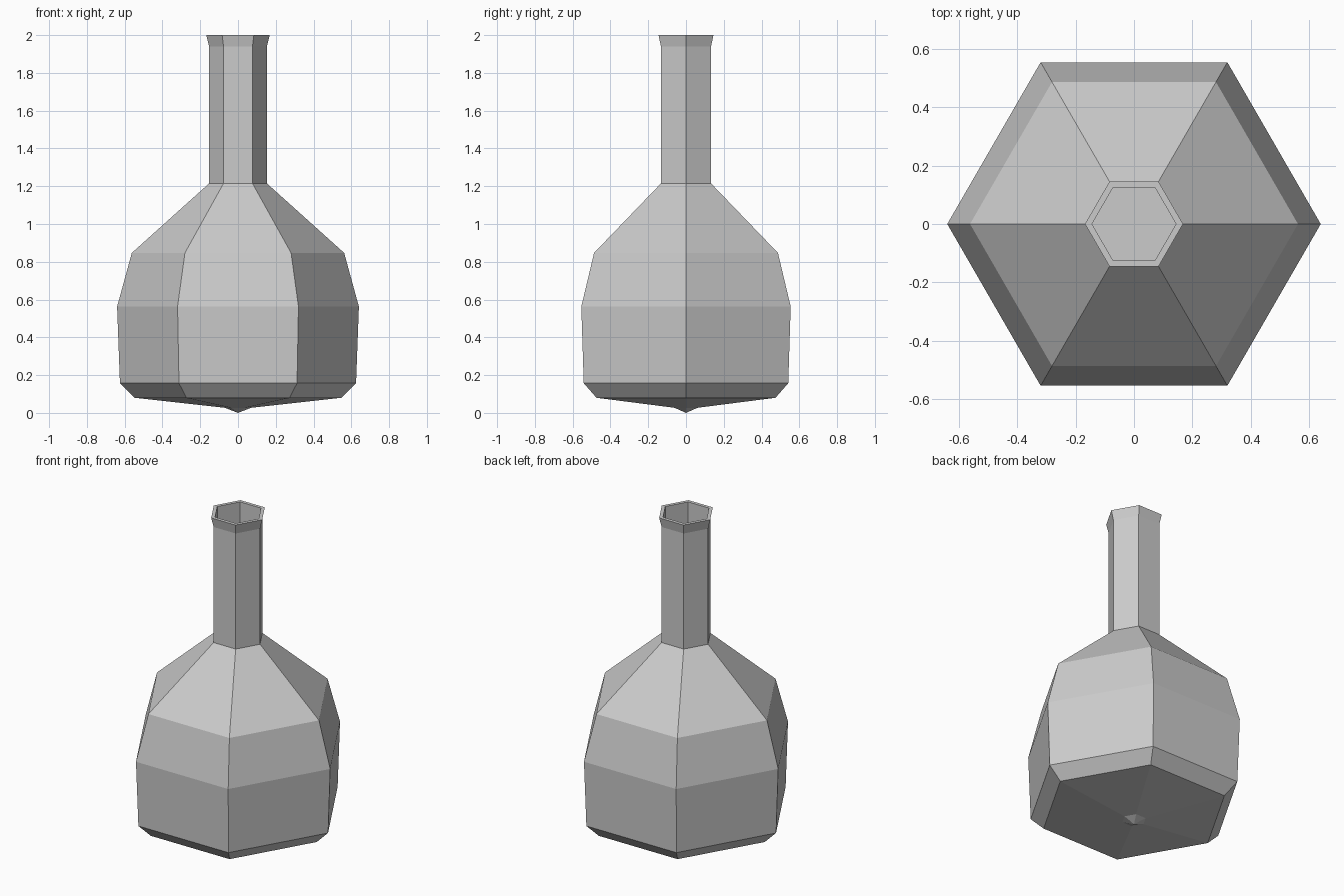
import bpy, bmesh
from math import cos, sin, pi

if "Cube" in bpy.data.objects:
    bpy.data.objects.remove(bpy.data.objects["Cube"])

SIDES = 6

# Bottle profile (radius, height): underside, body, shoulder, neck, lip, bore
PROFILE = [
    (0.07, 0.027), (0.547, 0.08), (0.625, 0.157), (0.64, 0.563),
    (0.562, 0.847), (0.153, 1.215), (0.153, 1.94), (0.168, 2.0),
    (0.144, 2.0), (0.144, 1.5),
]


def hex_ring(bm, radius, z):
    return [bm.verts.new((radius * cos(2 * pi * i / SIDES),
                          radius * sin(2 * pi * i / SIDES), z))
            for i in range(SIDES)]


bm = bmesh.new()
rings = [hex_ring(bm, r, z) for r, z in PROFILE]

# Flat side walls between consecutive rings
for low, high in zip(rings, rings[1:]):
    for i in range(SIDES):
        j = (i + 1) % SIDES
        bm.faces.new((low[i], low[j], high[j], high[i]))

# Pointed centre of the underside
tip = bm.verts.new((0, 0, 0))
for i in range(SIDES):
    bm.faces.new((tip, rings[0][(i + 1) % SIDES], rings[0][i]))

# Floor inside the neck
bm.faces.new(rings[-1])

bmesh.ops.recalc_face_normals(bm, faces=bm.faces)
mesh = bpy.data.meshes.new("bottle")
bm.to_mesh(mesh)
bm.free()
bottle = bpy.data.objects.new("bottle", mesh)
bpy.context.collection.objects.link(bottle)
